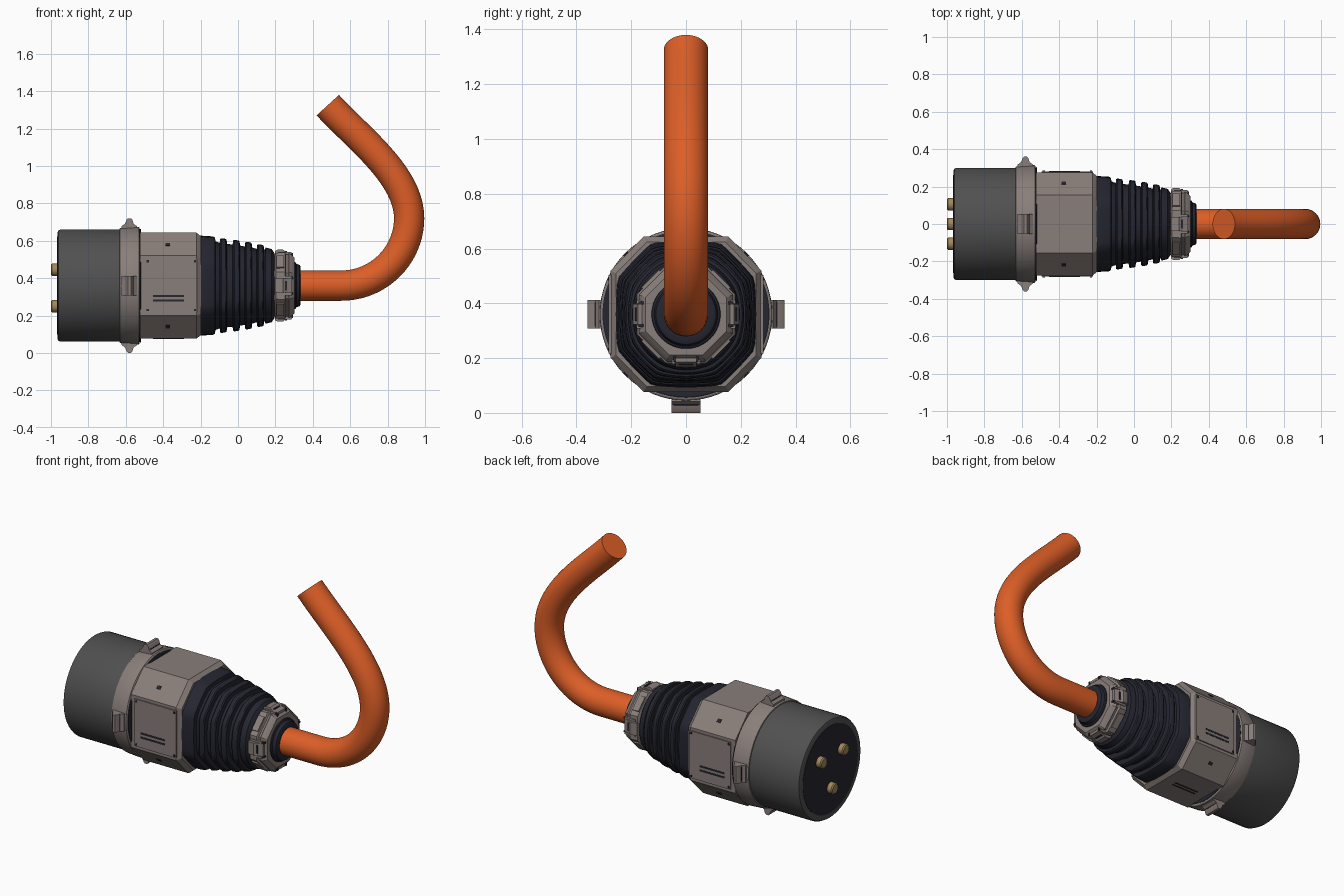
import bpy, bmesh, math
from mathutils import Matrix, Vector

cube = bpy.data.objects.get("Cube")
if cube:
    bpy.data.objects.remove(cube, do_unlink=True)

AXIS = 0.36  # height of the plug's centre line
parts = []


def material(name, color):
    m = bpy.data.materials.new(name)
    m.use_nodes = True
    rgba = (*color, 1)
    m.diffuse_color = rgba
    m.node_tree.nodes["Principled BSDF"].inputs["Base Color"].default_value = rgba
    return m


grey = material("warm grey plastic", (0.25, 0.21, 0.195))
charcoal = material("charcoal shell", (0.08, 0.08, 0.08))
rubber = material("navy rubber", (0.018, 0.019, 0.03))
orange = material("orange cable", (0.72, 0.112, 0.02))
brass = material("brass pin", (0.36, 0.25, 0.11))


def finish(name, bm, mat):
    bmesh.ops.recalc_face_normals(bm, faces=bm.faces)
    me = bpy.data.meshes.new(name)
    bm.to_mesh(me)
    bm.free()
    me.materials.append(mat)
    ob = bpy.data.objects.new(name, me)
    bpy.context.collection.objects.link(ob)
    parts.append(ob)
    return ob


def loft(name, sections, mat):
    """Skin a list of equal rings of points and cap both ends."""
    bm = bmesh.new()
    rings = [[bm.verts.new(p) for p in s] for s in sections]
    n = len(rings[0])
    for a, b in zip(rings, rings[1:]):
        for i in range(n):
            j = (i + 1) % n
            bm.faces.new((a[i], a[j], b[j], b[i]))
    bm.faces.new(rings[0])
    bm.faces.new(rings[-1])
    return finish(name, bm, mat)


def circle(x, r, y=0, z=AXIS, n=64):
    steps = [2 * math.pi * i / n for i in range(n)]
    return [(x, y + r * math.cos(a), z + r * math.sin(a)) for a in steps]


def lathe(name, profile, mat, y=0, z=AXIS, n=64):
    return loft(name, [circle(x, r, y, z, n) for x, r in profile], mat)


def octagon(x, hy, hz, ty, tz, s=1):
    quarter = [(hy, -tz), (hy, tz), (ty, hz), (-ty, hz)]
    pts = quarter + [(-y, -z) for y, z in quarter]
    return [(x, y * s, AXIS + z * s) for y, z in pts]


def soft_octagon(x, r, n=64):
    """Octagon with rounded corners, nearly round when small."""
    out = []
    round_part = min(1, max(0.25, (0.27 - r) / 0.08))
    for i in range(n):
        a = 2 * math.pi * i / n
        c, s = abs(math.cos(a)), abs(math.sin(a))
        edge = min(r / max(c, s), 1.5 * r / (c + s))
        d = edge + (r * 1.02 - edge) * round_part
        out.append((x, 0.96 * d * math.cos(a), AXIS + d * math.sin(a)))
    return out


def prism(name, outline, width, mat, angle=0, offset=0):
    """Extrude an (x, radius) outline sideways, then turn it about the axis."""
    turn = Matrix.Translation((0, 0, AXIS)) @ Matrix.Rotation(math.radians(angle), 4, 'X')
    ends = [[turn @ Vector((x, offset + side * width / 2, r)) for x, r in outline]
            for side in (-1, 1)]
    return loft(name, ends, mat)


def block(name, x0, x1, r0, r1, width, mat, angle=0, offset=0):
    return prism(name, [(x0, r0), (x1, r0), (x1, r1), (x0, r1)], width, mat, angle, offset)


# Plug shell, contact face and pins
lathe("barrel", [(-0.965, 0.285), (-0.961, 0.294), (-0.95, 0.3), (-0.62, 0.3)], charcoal)
lathe("contact_face", [(-0.967, 0.262), (-0.955, 0.262)], rubber)
for y, z in ((-0.105, 0.445), (0.105, 0.445), (0, 0.25)):
    lathe("pin", [(-1.0, 0.027), (-0.994, 0.033), (-0.955, 0.033)], brass, y, z, 24)

# Collar with four grip lugs
lathe("collar", [(-0.635, 0.295), (-0.632, 0.306), (-0.62, 0.31), (-0.545, 0.315),
                 (-0.53, 0.314), (-0.526, 0.308)], grey)
lathe("collar_seal", [(-0.53, 0.3), (-0.521, 0.305), (-0.518, 0.3)], rubber)
lug = [(-0.622, 0.29), (-0.622, 0.318), (-0.605, 0.33), (-0.595, 0.352), (-0.588, 0.36),
       (-0.572, 0.36), (-0.565, 0.352), (-0.558, 0.33), (-0.54, 0.318), (-0.54, 0.29)]
for k in range(4):
    prism("grip_lug", lug, 0.105, grey, 90 * k)
    for x in (-0.603, -0.56):
        block("lug_groove", x - 0.002, x + 0.002, 0.325, 0.334, 0.09, rubber, 90 * k)

# Eight-sided housing
SHAPE = (0.275, 0.283, 0.155, 0.16)
loft("housing", [octagon(-0.523, *SHAPE), octagon(-0.222, *SHAPE),
                 octagon(-0.197, *SHAPE, 0.93)], grey)

# Side panels with corner screws and vent slots
for side in (-1, 1):
    ang = -90 * side
    block("side_panel", -0.495, -0.218, 0.27, 0.282, 0.285, grey, ang)
    for x in (-0.483, -0.23):
        for t in (-0.13, 0.13):
            block("panel_screw", x - 0.006, x + 0.006, 0.278, 0.285, 0.012, rubber, ang, t)
    for t in (0.055, 0.08):
        block("vent_slot", -0.455, -0.29, 0.278, 0.2835, 0.011, rubber, ang, side * t)
for t in (-0.012, 0.012):
    block("bottom_slot", -0.455, -0.29, 0.278, 0.2845, 0.01, rubber, 180, t)

# Screws on the slanted faces
for ang in (45, 135, 225, 315):
    block("slant_screw", -0.388, -0.364, 0.3, 0.3125, 0.02, rubber, ang)

# Ribbed strain relief
bellows = [(-0.2, 0.266), (-0.135, 0.262), (-0.124, 0.256), (-0.12, 0.235)]
for x, r in ((-0.098, 0.252), (-0.029, 0.243), (0.036, 0.232), (0.1, 0.218)):
    bellows += [(x, r - 0.026), (x + 0.003, r - 0.004), (x + 0.009, r), (x + 0.031, r - 0.003),
                (x + 0.037, r - 0.008), (x + 0.04, r - 0.032)]
bellows += [(0.148, 0.2), (0.18, 0.192), (0.195, 0.17)]
loft("strain_relief", [soft_octagon(x, r) for x, r in bellows], rubber)

# Cable clamp with four clips
clamp = [(0.19, 0.155), (0.202, 0.175), (0.25, 0.178), (0.256, 0.166), (0.266, 0.166),
         (0.272, 0.172), (0.285, 0.165), (0.302, 0.148)]
k = math.tan(math.pi / 8)
loft("clamp", [octagon(x, r, r, r * k, r * k) for x, r in clamp], grey)
for ang in range(0, 360, 90):
    prism("clamp_clip", [(0.198, 0.15), (0.198, 0.185), (0.212, 0.193), (0.24, 0.193),
                         (0.252, 0.183), (0.29, 0.175), (0.29, 0.15)], 0.075, grey, ang)
    block("clip_slot", 0.252, 0.262, 0.17, 0.186, 0.05, rubber, ang)
    for t in (-0.046, 0.046):
        block("clip_guide", 0.215, 0.285, 0.15, 0.181, 0.012, grey, ang, t)
        block("clip_gap", 0.225, 0.295, 0.15, 0.174, 0.01, rubber, ang, t * 0.9)
for ang in range(45, 360, 90):
    block("clamp_pad", 0.205, 0.245, 0.16, 0.184, 0.09, grey, ang)

# Cable gland
lathe("gland", [(0.295, 0.128), (0.308, 0.124), (0.312, 0.116), (0.33, 0.11),
                (0.335, 0.1), (0.335, 0.08)], rubber)

# Bent cable, swept along a path in the upright plane
path = []
bends = [((0.3, 0.36), (0.38, 0.36), (0.46, 0.36), (0.55, 0.36)),
         ((0.55, 0.36), (0.76, 0.36), (0.915, 0.53), (0.915, 0.72)),
         ((0.915, 0.72), (0.915, 0.95), (0.64, 1.15), (0.48, 1.325))]
STEPS = 20
for a, b, c, d in bends:
    for i in range(STEPS + 1):
        t = i / STEPS
        u = 1 - t
        pos = [u**3 * a[q] + 3 * u * u * t * b[q] + 3 * u * t * t * c[q] + t**3 * d[q] for q in (0, 1)]
        tan = [u * u * (b[q] - a[q]) + 2 * u * t * (c[q] - b[q]) + t * t * (d[q] - c[q]) for q in (0, 1)]
        if i or not path:
            path.append((pos, math.atan2(tan[1], tan[0])))
rings = []
for (px, pz), slope in path:
    frame = Matrix.Translation((px, 0, pz)) @ Matrix.Rotation(-slope, 4, 'Y')
    rings.append([frame @ Vector(p) for p in circle(0, 0.081, z=0, n=40)])
loft("cable", rings, orange)

# Smooth the rounded surfaces and keep the hard edges
bpy.ops.object.select_all(action='DESELECT')
for ob in parts:
    ob.select_set(True)
bpy.context.view_layer.objects.active = parts[0]
bpy.ops.object.shade_smooth_by_angle(angle=math.radians(30))
